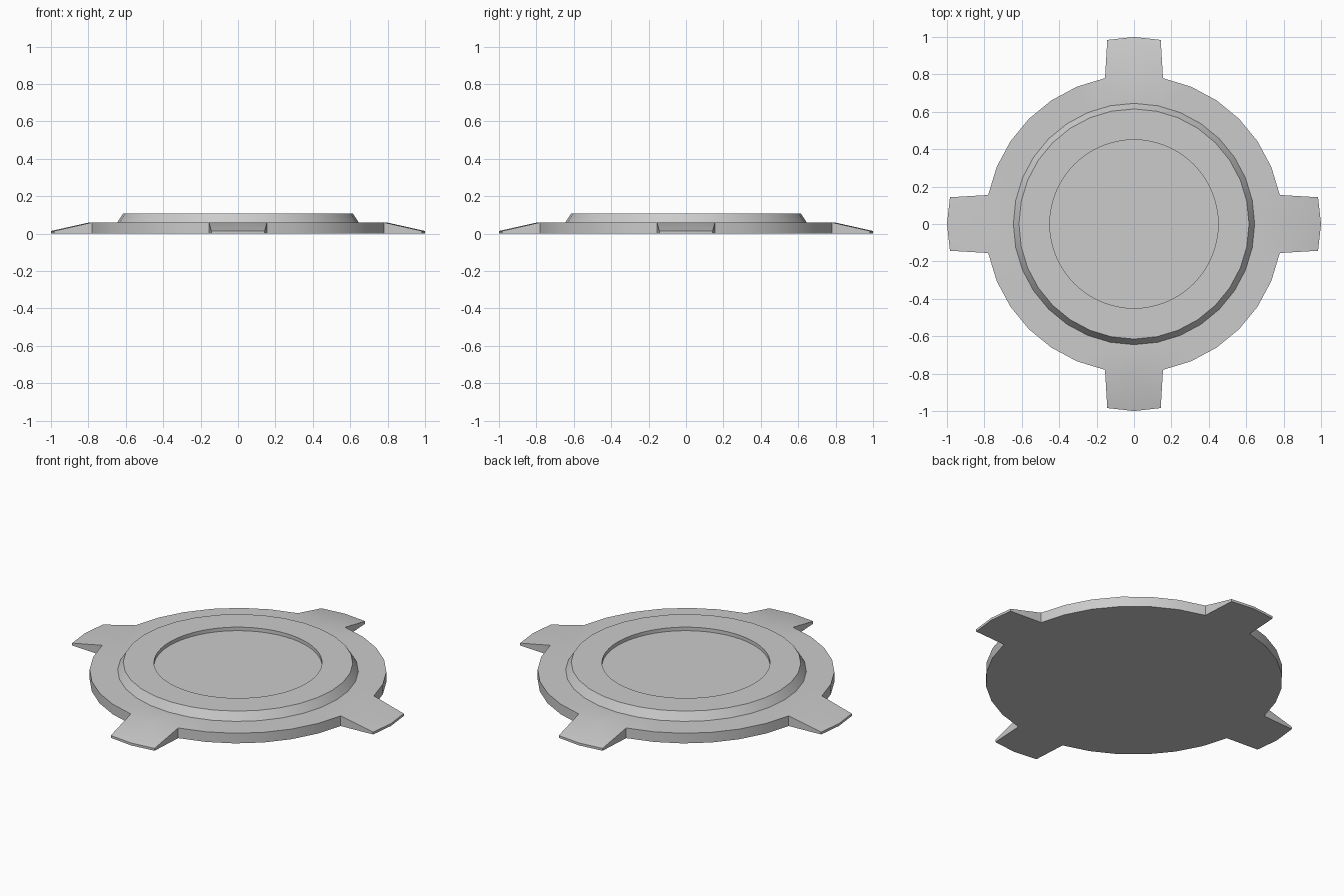
import bpy, bmesh
from math import sin, cos, pi

if "Cube" in bpy.data.objects:
    bpy.data.objects.remove(bpy.data.objects["Cube"])

N = 32
bm = bmesh.new()

def ring(r, z, n=N):
    return [bm.verts.new((r * cos(2 * pi * i / n), r * sin(2 * pi * i / n), z)) for i in range(n)]

def bridge(a, b):
    for i in range(len(a)):
        j = (i + 1) % len(a)
        bm.faces.new((a[i], a[j], b[j], b[i]))

def finish(name):
    bmesh.ops.recalc_face_normals(bm, faces=bm.faces)
    me = bpy.data.meshes.new(name)
    bm.to_mesh(me)
    bm.free()
    ob = bpy.data.objects.new(name, me)
    bpy.context.collection.objects.link(ob)
    bpy.context.view_layer.objects.active = ob
    ob.select_set(True)
    bpy.ops.object.shade_smooth_by_angle(angle=0.52)
    ob.select_set(False)

# Flange and raised rim
bottom, top = ring(0.795, 0), ring(0.795, 0.06)
step, rim = ring(0.645, 0.06), ring(0.615, 0.107)
bm.faces.new(bottom[::-1])
bridge(top, step)
bridge(step, rim)

# Round recess with finer edge
hole, floor = ring(0.45, 0.107, 2 * N), ring(0.45, 0.086, 2 * N)
for i in range(N):
    bm.faces.new((rim[i], rim[(i + 1) % N], hole[(2 * i + 2) % (2 * N)],
                  hole[2 * i + 1], hole[2 * i]))
bridge(hole, floor)
bm.faces.new(floor)

# Four tapered tabs, each two segments wide
tab_segments = set()
for k in range(4):
    c = k * N // 4
    ids = [(c - 1) % N, c, c + 1]
    tab_segments |= {ids[0], ids[1]}
    a = k * pi / 2
    tip = [(0.984, -0.143), (1.0, 0), (0.984, 0.143)]
    lo, hi = [[bm.verts.new((x * cos(a) - y * sin(a), x * sin(a) + y * cos(a), z))
               for x, y in tip] for z in (0, 0.014)]
    b, t = [bottom[i] for i in ids], [top[i] for i in ids]
    for i in range(2):
        bm.faces.new((t[i], hi[i], hi[i + 1], t[i + 1]))
        bm.faces.new((lo[i], lo[i + 1], hi[i + 1], hi[i]))
        bm.faces.new((b[i], b[i + 1], lo[i + 1], lo[i]))
    for i in (0, 2):
        bm.faces.new((b[i], lo[i], hi[i], t[i]))

# Flange side wall between tabs
for i in range(N):
    if i not in tab_segments:
        j = (i + 1) % N
        bm.faces.new((bottom[i], bottom[j], top[j], top[i]))

finish("tabbed_cap")
